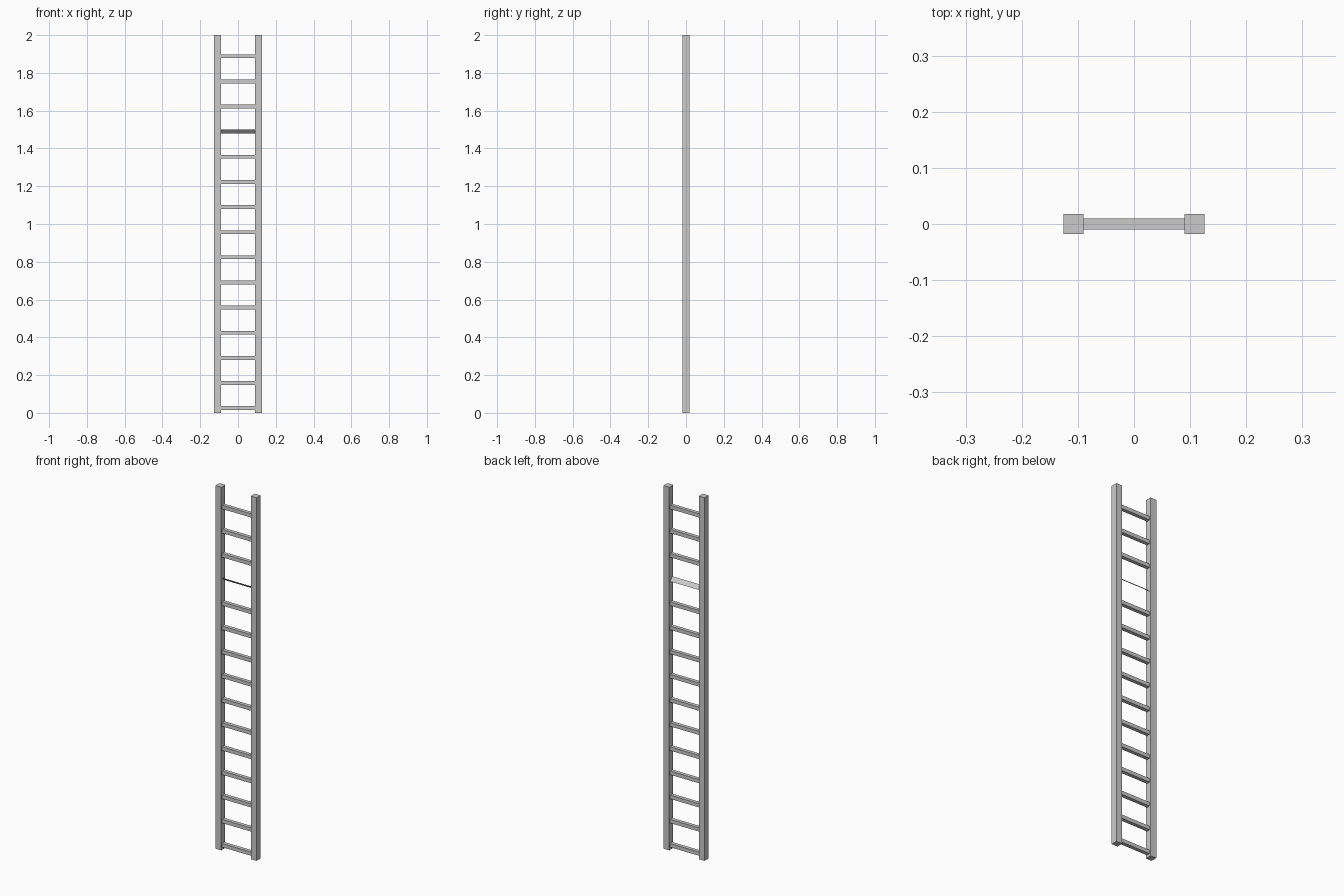
import bpy
import bmesh

if "Cube" in bpy.data.objects:
    bpy.data.objects.remove(bpy.data.objects["Cube"])


def box(name, size, center):
    bm = bmesh.new()
    bmesh.ops.create_cube(bm, size=1)
    bmesh.ops.scale(bm, vec=size, verts=bm.verts)
    mesh = bpy.data.meshes.new(name)
    bm.to_mesh(mesh)
    bm.free()
    obj = bpy.data.objects.new(name, mesh)
    obj.location = center
    bpy.context.collection.objects.link(obj)
    return obj


# Side rails
for side, sx in (("left", -1), ("right", 1)):
    box(side + "_rail", (0.036, 0.035, 2.0), (sx * 0.108, 0, 1.0))

# Rungs, evenly spaced between the rails
RUNGS, FIRST, STEP = 15, 0.025, 0.1331
HALF, R = 0.09, 0.0102
for i in range(RUNGS):
    z = FIRST + i * STEP
    if i == 11:
        # One rung is a single slanted slat, high at the front
        mesh = bpy.data.meshes.new("slanted_rung")
        mesh.from_pydata([(-HALF, -R, R), (HALF, -R, R),
                          (HALF, R, -R), (-HALF, R, -R)], [], [(0, 1, 2, 3)])
        slat = bpy.data.objects.new("slanted_rung", mesh)
        slat.location.z = z
        bpy.context.collection.objects.link(slat)
    else:
        box(f"rung_{i + 1}", (2 * HALF, 2 * R, 2 * R), (0, 0, z))
